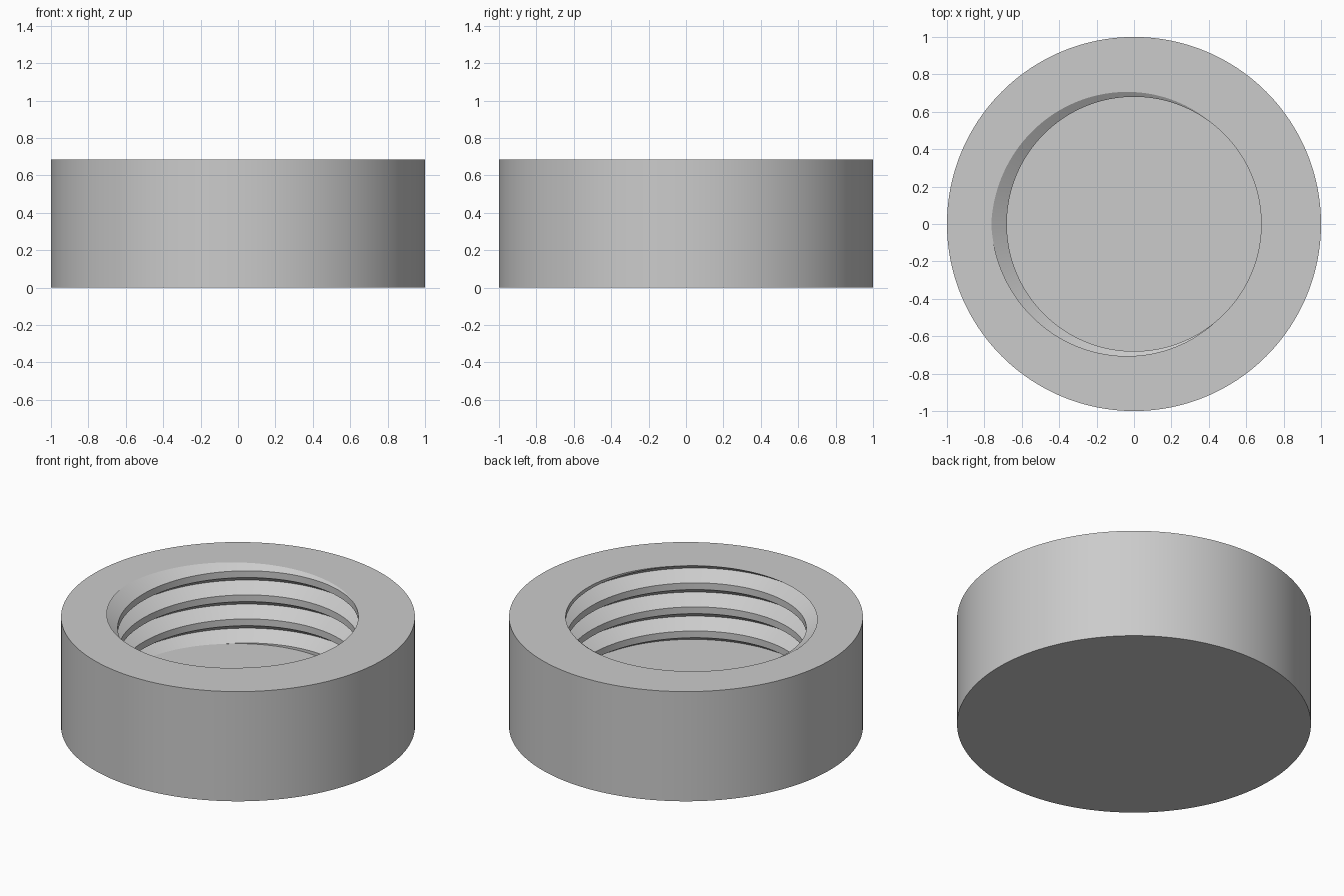
import bpy, bmesh
from math import radians, cos, sin, pi

cube = bpy.data.objects.get("Cube")
if cube:
    bpy.data.objects.remove(cube, do_unlink=True)

# Main sizes
HEIGHT, FLOOR = 0.684, 0.2
BORE, DEPTH = 0.68, 0.083
PITCH, HALF_WIDTH = 0.15, 0.054
COLUMNS, TURNS = 192, range(-1, 6)


def groove_height(angle):
    """Height of the groove root; the thread is left-handed."""
    return HEIGHT - PITCH * (angle - pi) / (2 * pi)


def bore_radius(angle, z):
    """Radius of the threaded wall: flat crest with a V groove."""
    offset = (z - groove_height(angle) + PITCH / 2) % PITCH - PITCH / 2
    return BORE + DEPTH * max(0, 1 - abs(offset) / HALF_WIDTH)


def section(angle):
    """Half section from the underside centre round to the floor centre."""
    points = [(0, 0), (1, 0), (1, HEIGHT)]
    levels = [HEIGHT]
    for turn in TURNS:
        root = groove_height(angle) - PITCH * turn
        levels += [root + HALF_WIDTH, root, root - HALF_WIDTH]
    for level in levels + [FLOOR]:
        z = min(HEIGHT, max(FLOOR, level))
        points.append((bore_radius(angle, z), z))
    return points + [(0, FLOOR)]


# Sweep the changing section around the axis, then weld the seam
bm = bmesh.new()
columns = []
for i in range(COLUMNS + 1):
    a = 2 * pi * i / COLUMNS
    columns.append([bm.verts.new((r * cos(a), r * sin(a), z)) for r, z in section(a)])
for left, right in zip(columns, columns[1:]):
    for k in range(len(left) - 1):
        bm.faces.new((left[k], right[k], right[k + 1], left[k + 1]))
bmesh.ops.remove_doubles(bm, verts=bm.verts, dist=0.00002)
bmesh.ops.recalc_face_normals(bm, faces=bm.faces)

mesh = bpy.data.meshes.new("threaded_cap")
bm.to_mesh(mesh)
bm.free()
cap = bpy.data.objects.new("threaded_cap", mesh)
bpy.context.collection.objects.link(cap)

# Single grey material
grey = bpy.data.materials.new("light_grey")
grey.use_nodes = True
colour = (0.6, 0.6, 0.6, 1)
grey.diffuse_color = colour
grey.node_tree.nodes["Principled BSDF"].inputs["Base Color"].default_value = colour
mesh.materials.append(grey)

# Smooth walls, sharp thread edges
bpy.ops.object.select_all(action="DESELECT")
cap.select_set(True)
bpy.context.view_layer.objects.active = cap
bpy.ops.object.shade_smooth_by_angle(angle=radians(25))
